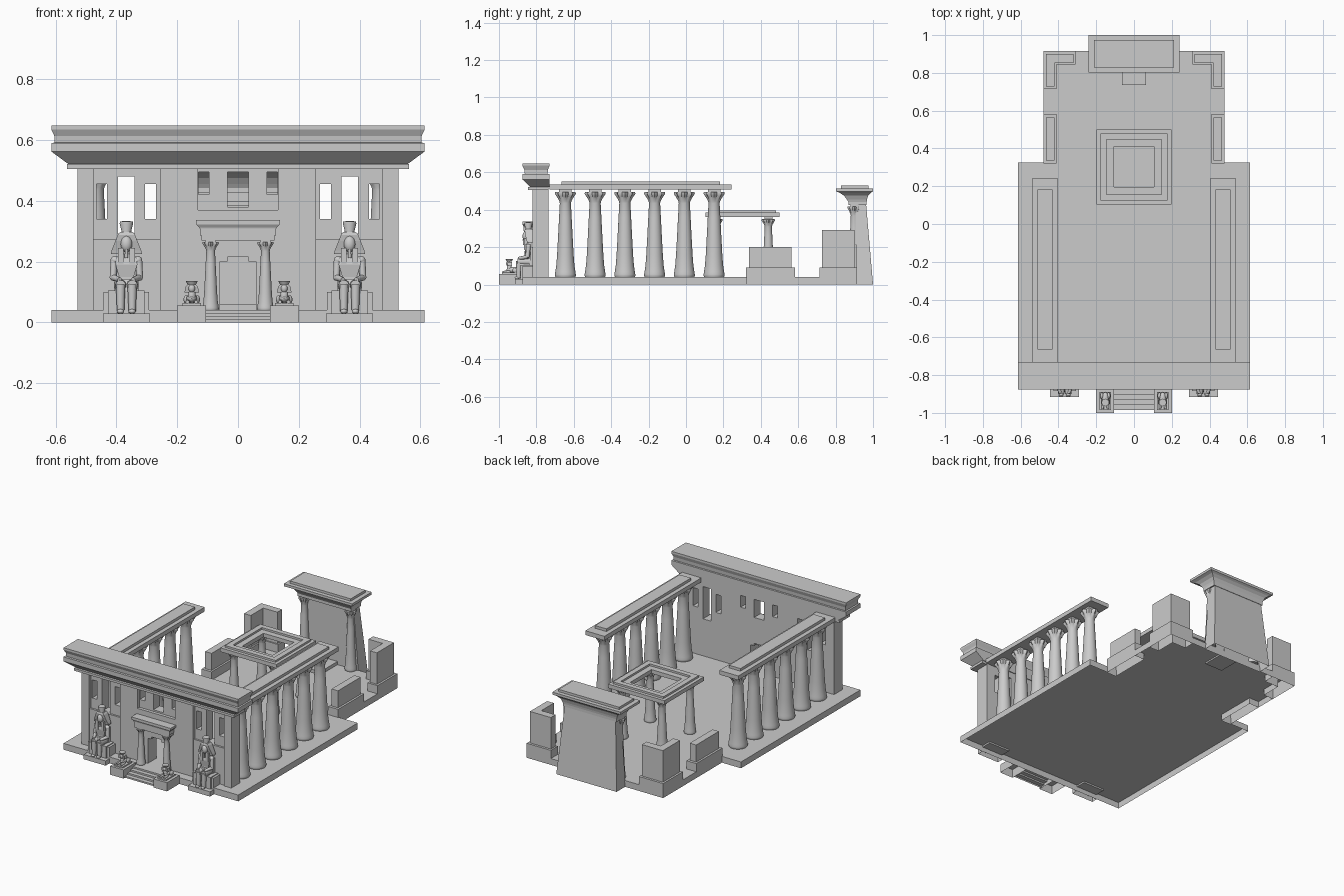
import bpy, bmesh
from math import cos, sin, tau, radians
from mathutils import Vector, Matrix

if "Cube" in bpy.data.objects:
    bpy.data.objects.remove(bpy.data.objects["Cube"])


def finish(name, bm, smooth=False):
    bmesh.ops.recalc_face_normals(bm, faces=bm.faces)
    # parts standing on the ground are open underneath
    under = [f for f in bm.faces if all(v.co.z < 1e-5 for v in f.verts)]
    bmesh.ops.delete(bm, geom=under, context='FACES_ONLY')
    me = bpy.data.meshes.new(name)
    bm.to_mesh(me)
    bm.free()
    ob = bpy.data.objects.new(name, me)
    bpy.context.collection.objects.link(ob)
    if smooth:
        bpy.ops.object.select_all(action='DESELECT')
        ob.select_set(True)
        bpy.context.view_layer.objects.active = ob
        bpy.ops.object.shade_smooth_by_angle(angle=radians(35))
    return ob


def loft(name, rings, smooth=False):
    bm = bmesh.new()
    rings = [[bm.verts.new(p) for p in r] for r in rings]
    n = len(rings[0])
    for a, b in zip(rings, rings[1:]):
        for i in range(n):
            j = (i + 1) % n
            bm.faces.new((a[i], a[j], b[j], b[i]))
    bm.faces.new(rings[0])
    bm.faces.new(rings[-1])
    return finish(name, bm, smooth)


def stack(name, layers):
    """Loft of rectangles: (x0, x1, y0, y1, z)."""
    return loft(name, [((a, c, z), (b, c, z), (b, d, z), (a, d, z)) for a, b, c, d, z in layers])


def box(name, x0, x1, y0, y1, z0, z1):
    return stack(name, [(x0, x1, y0, y1, z0), (x0, x1, y0, y1, z1)])


def sides(name, x0, x1, y0, y1, z0, z1):
    for s in (-1, 1):
        box(name, s * x0, s * x1, y0, y1, z0, z1)


def plan(name, pts, z0, z1):
    return loft(name, [[(x, y, z) for x, y in pts] for z in (z0, z1)])


def prism(name, pts, y0, y1):
    return loft(name, [[(x, y, z) for x, z in pts] for y in (y0, y1)])


def lathe(name, x, y, prof, seg=32, lobes=8):
    """Turned profile of (radius, z, lobe depth)."""
    turn = [tau * i / seg for i in range(seg)]
    return loft(name, [[(x + r * (1 + k * cos(lobes * t)) * cos(t),
                         y + r * (1 + k * cos(lobes * t)) * sin(t), z) for t in turn]
                       for r, z, k in prof], True)


def ball(name, c, size):
    bm = bmesh.new()
    bmesh.ops.create_uvsphere(bm, u_segments=16, v_segments=10, radius=1,
                              matrix=Matrix.Translation(c) @ Matrix.Diagonal((*size, 1)))
    return finish(name, bm, True)


def limb(name, a, b, r1, r2):
    a, b = Vector(a), Vector(b)
    d = b - a
    bm = bmesh.new()
    m = Matrix.Translation((a + b) / 2) @ d.to_track_quat('Z', 'Y').to_matrix().to_4x4()
    bmesh.ops.create_cone(bm, cap_ends=True, segments=14, radius1=r1, radius2=r2,
                          depth=d.length, matrix=m)
    return finish(name, bm, True)


def column(name, x, y, z0, z1, r):
    h = z1 - z0
    shape = [(.95, 0, 0), (1, .015, 0), (1, .03, 0), (.96, .06, 0), (.87, .13, 0), (.79, .25, 0),
             (.7, .45, 0), (.6, .68, 0), (.53, .84, 0), (.57, .86, 0),
             (.64, .89, .08), (.76, .92, .12), (.88, .945, .14), (.86, .965, .14), (.6, .97, 0)]
    lathe(name, x, y, [(r * a, z0 + h * b, k) for a, b, k in shape])
    w = r * .6
    box(name + "_abacus", x - w, x + w, y - w, y + w, z0 + h * .965, z1)


# Platform, notched where the rear walls stand
half = [(.614, -.875), (.614, .325), (.41, .325), (.41, .582), (.48, .582), (.48, .715),
        (.41, .715), (.41, .845), (.31, .845), (.31, .915)]
plan("platform", half + [(-x, y) for x, y in reversed(half)], 0, .04)

# Front wall with door and window openings
wall = box("front_wall", -.524, .524, -.80, -.735, .04, .51)
cuts = [prism("door_cutter", [(-.06, .03), (.06, .03), (.06, .2), (.035, .2), (.035, .215),
                              (-.035, .215), (-.035, .2), (-.06, .2)], -.9, -.6),
        box("window_cutter", -.035, .035, -.9, -.6, .38, .495)]
for s in (-1, 1):
    for a, b, c, d in ((.095, .13, .42, .495), (.27, .305, .34, .455),
                       (.34, .395, .275, .48), (.43, .465, .34, .455)):
        cuts.append(box("window_cutter", s * a, s * b, -.9, -.6, c, d))
for c in cuts:
    m = wall.modifiers.new("cut", 'BOOLEAN')
    m.operation, m.solver, m.object = 'DIFFERENCE', 'EXACT', c
    bpy.context.view_layer.objects.active = wall
    bpy.ops.object.modifier_apply(modifier=m.name)
    bpy.data.objects.remove(c)

# Raised pilasters, low screens and door surround
sides("outer_pilaster", .475, .527, -.82, -.735, .04, .51)
sides("inner_pilaster", .132, .257, -.82, -.79, .04, .51)
sides("screen_wall", .257, .475, -.812, -.79, .04, .275)
sides("door_jamb", .06, .132, -.82, -.79, .04, .37)
prism("door_lintel", [(-.06, .37), (-.06, .2), (-.035, .2), (-.035, .215), (.035, .215),
                      (.035, .2), (.06, .2), (.06, .37)], -.82, -.79)

# Main cornice
stack("main_cornice", [(-x, x, a, b, z) for x, a, b, z in (
    (.563, -.845, -.735, .505), (.563, -.845, -.735, .52), (.557, -.83, -.73, .52),
    (.614, -.875, -.73, .562), (.614, -.875, -.73, .59), (.604, -.862, -.74, .591),
    (.604, -.864, -.738, .613), (.614, -.875, -.73, .635), (.614, -.875, -.73, .648))])

# Entrance portal
for s in (-1, 1):
    column("portal_column", s * .09, -.845, .04, .272, .027)
stack("portal_cornice", [(-x, x, a, -.80, z) for x, a, z in (
    (.12, -.866, .27), (.12, -.866, .285), (.125, -.868, .286), (.125, -.868, .308),
    (.128, -.869, .312), (.138, -.875, .322), (.138, -.875, .336))])

# Entrance steps and pedestals
stair = [(-.875, 0), (-.985, 0)]
for i in range(4):
    stair += [(-.985 + .027 * i, .01 * i + .01), (-.958 + .027 * i, .01 * i + .01)]
stair[-1] = (-.875, .04)
loft("entrance_steps", [[(x, y, z) for y, z in stair] for x in (-.105, .105)])
sides("step_pedestal", .105, .2, -1, -.875, 0, .055)

for s in (-1, 1):
    # Small crouching guardians
    x = s * .152
    box("guardian_plinth", x - .03, x + .03, -.985, -.89, .055, .063)
    ball("guardian_body", (x, -.925, .078), (.018, .035, .016))
    ball("guardian_chest", (x, -.945, .088), (.013, .013, .023))
    for k in (-1, 1):
        limb("guardian_paw", (x + k * .012, -.94, .068), (x + k * .014, -.98, .067), .007, .006)
        ball("guardian_haunch", (x + k * .018, -.91, .075), (.009, .018, .014))
    stack("guardian_headdress", [(x - .024, x + .024, -.952, -.93, .098),
                                 (x - .02, x + .02, -.955, -.93, .118),
                                 (x - .012, x + .012, -.955, -.935, .125)])
    ball("guardian_head", (x, -.952, .112), (.011, .01, .014))
    lathe("guardian_cap", x, -.945, [(.012, .122, 0), (.02, .136, 0)], 16)

    # Seated colossi
    x = s * .367
    box("statue_base", x - .077, x + .077, -.915, -.875, 0, .03)
    box("statue_throne", x - .06, x + .06, -.885, -.81, .03, .105)
    box("throne_back", x - .04, x + .04, -.832, -.81, .1, .2)
    for k in (-1, 1):
        box("throne_side", x + k * .05, x + k * .075, -.875, -.81, .03, .1)
        limb("statue_shin", (x + k * .019, -.895, .035), (x + k * .019, -.892, .125), .012, .016)
        ball("statue_foot", (x + k * .019, -.902, .036), (.012, .014, .008))
        limb("statue_thigh", (x + k * .019, -.838, .122), (x + k * .019, -.9, .122), .021, .017)
        limb("statue_upper_arm", (x + k * .04, -.842, .205), (x + k * .044, -.848, .145), .012, .011)
        limb("statue_forearm", (x + k * .044, -.845, .148), (x + k * .022, -.895, .14), .011, .008)
        ball("statue_shoulder", (x + k * .037, -.842, .205), (.015, .014, .013))
        stack("headdress_lappet", [(x + k * .019 - .009, x + k * .019 + .009, -.866, -.845, z)
                                   for z in (.188, .245)])
    stack("statue_kilt", [(x - .035, x + .035, -.89, -.825, .105),
                          (x - .03, x + .03, -.87, -.825, .142)])
    stack("statue_torso", [(x - a, x + a, b, -.825, z) for a, b, z in (
        (.025, -.858, .125), (.024, -.857, .15), (.036, -.863, .19), (.034, -.858, .212),
        (.015, -.85, .225))])
    stack("statue_headdress", [(x - a, x + a, b, -.822, z) for a, b, z in (
        (.051, -.85, .225), (.049, -.852, .236), (.036, -.86, .268),
        (.028, -.863, .288), (.02, -.86, .298))])
    ball("statue_head", (x, -.857, .258), (.019, .017, .027))
    limb("statue_beard", (x, -.868, .24), (x, -.866, .212), .005, .006)
    lathe("statue_crown", x, -.843, [(.019, .285, 0), (.016, .3, 0), (.022, .325, 0),
                                     (.021, .331, 0), (.012, .333, 0)], 20)

    # Side colonnades
    x = s * .471
    for i in range(6):
        column("side_column", x, -.645 + .159 * i, .04, .51, .056)
    box("colonnade_beam", x - .067, x + .067, -.73, .243, .508, .535)
    box("colonnade_cap", x - .04, x + .04, -.665, .183, .535, .552)

    # Rear low walls and corner walls
    box("low_wall_base", s * .41, s * .48, .32, .582, 0, .092)
    box("low_wall", s * .422, s * .467, .337, .565, .09, .2)
    for nm, x0, x1, y0, y1, t, z0, z1 in (("corner_base", .31, .48, .715, .915, .07, 0, .092),
                                         ("corner_wall", .32, .467, .728, .9, .047, .09, .292)):
        pts = ((x0, y1), (x1, y1), (x1, y0), (x1 - t, y0), (x1 - t, y1 - t), (x0, y1 - t))
        plan(nm, [(s * a, b) for a, b in pts], z0, z1)

    # Kiosk and rear gate columns
    for y in (.16, .44):
        column("kiosk_column", s * .14, y, .04, .36, .036)
    column("gate_column", s * .163, .9, .04, .43, .036)


# Kiosk roof frames
def frame(name, o, i, z0, z1, cy=.302):
    sides(name, i, o, cy - o, cy + o, z0, z1)
    for k in (-1, 1):
        box(name, -i, i, cy + k * i, cy + k * o, z0, z1)


frame("kiosk_roof", .198, .107, .36, .385)
frame("kiosk_roof_rim", .178, .145, .384, .397)

# Rear gate: tapered slab, flared cornice, threshold
stack("gate_slab", [(-.212, .212, .91, 1, 0), (-.178, .178, .905, .962, .44)])
stack("gate_cornice", [(-x, x, a, b, z) for x, a, b, z in (
    (.188, .868, .966, .425), (.188, .868, .966, .442), (.192, .86, .968, .455),
    (.202, .845, .974, .475), (.22, .822, .987, .49), (.24, .803, 1, .498), (.24, .803, 1, .514))])
box("gate_cap", -.213, .213, .828, .975, .513, .529)
box("gate_step", -.063, .063, .737, .915, .03, .06)
